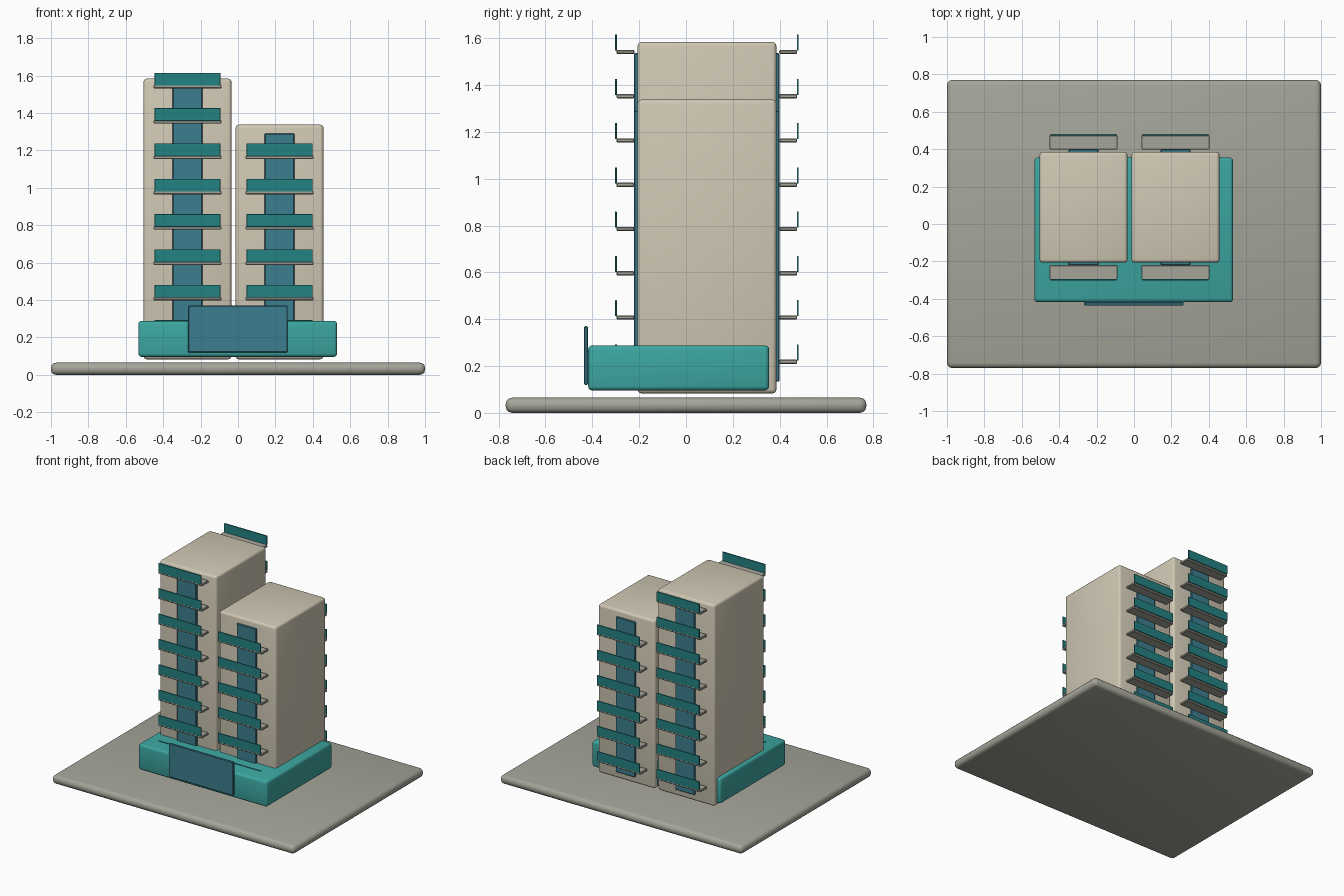
import bpy, bmesh

if "Cube" in bpy.data.objects:
    bpy.data.objects.remove(bpy.data.objects["Cube"])


def material(name, rgb):
    lin = [((c / 255 + 0.055) / 1.055) ** 2.4 for c in rgb]
    m = bpy.data.materials.new(name)
    m.diffuse_color = (*lin, 1)
    m.use_nodes = True
    m.node_tree.nodes["Principled BSDF"].inputs["Base Color"].default_value = m.diffuse_color
    return m


BEIGE = material("beige wall", (208, 200, 180))
GREY = material("grey concrete", (166, 165, 154))
TEAL = material("teal podium", (60, 166, 160))
DARK_TEAL = material("dark teal railing", (36, 130, 130))
BLUE = material("blue glass", (60, 126, 142))


def box(name, x, y, z, mat, bevel=0.0, segments=2):
    """Box from (min, max) ranges, with rounded edges."""
    bm = bmesh.new()
    bmesh.ops.create_cube(bm, size=1)
    for v in bm.verts:
        v.co = [r[0] if c < 0 else r[1] for c, r in zip(v.co, (x, y, z))]
    if bevel:
        bmesh.ops.bevel(bm, geom=bm.edges[:], offset=bevel, segments=segments,
                        profile=0.5, affect='EDGES')
    bmesh.ops.recalc_face_normals(bm, faces=bm.faces[:])
    mesh = bpy.data.meshes.new(name)
    bm.to_mesh(mesh)
    bm.free()
    mesh.materials.append(mat)
    ob = bpy.data.objects.new(name, mesh)
    bpy.context.collection.objects.link(ob)
    return ob


# Ground slab, podium and entrance glass
box("ground_slab", (-1, 1), (-0.77, 0.77), (0, 0.065), GREY, 0.028, 3)
box("podium", (-0.533, 0.53), (-0.418, 0.355), (0.096, 0.288), TEAL, 0.018, 3)
box("entrance_glass", (-0.267, 0.265), (-0.436, -0.418), (0.12, 0.37), BLUE, 0.004, 1)

# Towers: name, centre x, top z, index of the highest floor
MID_Y = 0.089
for name, cx, top, first in (("tall_tower", -0.27, 1.584, 0),
                             ("short_tower", 0.222, 1.338, 2)):
    box(name, (cx - 0.235, cx + 0.235), (-0.207, 0.386), (0.083, top), BEIGE, 0.018, 3)
    for side, s in (("front", -1), ("back", 1)):
        def span(a, b):
            return sorted((MID_Y + s * a, MID_Y + s * b))

        # Vertical window strip
        box(f"{name}_{side}_glass", (cx - 0.08, cx + 0.08), span(0.288, 0.310),
            (0.133, top - 0.048), BLUE, 0.004, 1)
        # Balcony slabs with railings
        for k in range(first, 8):
            z = 1.541 - 0.189 * k
            box(f"{name}_{side}_balcony_{8 - k}", (cx - 0.182, cx + 0.182),
                span(0.309, 0.386), (z - 0.009, z + 0.009), GREY, 0.004, 1)
            box(f"{name}_{side}_railing_{8 - k}", (cx - 0.176, cx + 0.176),
                span(0.384, 0.392), (z + 0.006, z + 0.074), DARK_TEAL, 0.001, 1)

# Smooth rounded edges
bpy.ops.object.select_all(action='SELECT')
bpy.context.view_layer.objects.active = bpy.data.objects["podium"]
bpy.ops.object.shade_smooth_by_angle(angle=0.6)
